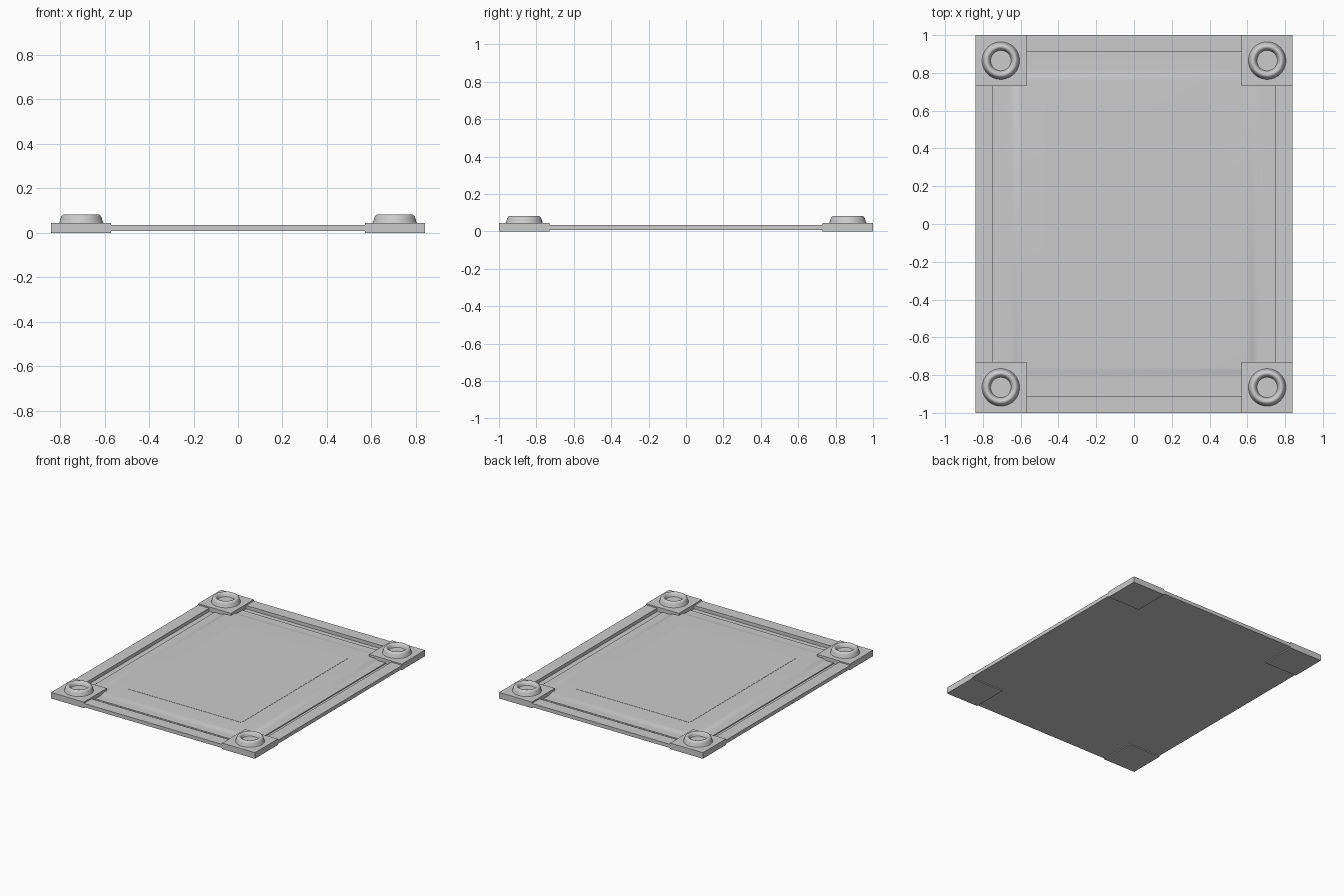
import bpy, bmesh, math
from math import radians, cos, pi

if "Cube" in bpy.data.objects:
    bpy.data.objects.remove(bpy.data.objects["Cube"], do_unlink=True)

HALF_X, HALF_Y = 0.84, 1.0
BLOCK = 0.27

grey = bpy.data.materials.new("plain grey")
grey.use_nodes = True
grey.diffuse_color = (0.6, 0.6, 0.6, 1)
grey.node_tree.nodes["Principled BSDF"].inputs["Base Color"].default_value = (0.6, 0.6, 0.6, 1)


def finish(name, bm, smooth=False):
    bmesh.ops.recalc_face_normals(bm, faces=bm.faces)
    mesh = bpy.data.meshes.new(name)
    bm.to_mesh(mesh)
    bm.free()
    mesh.materials.append(grey)
    obj = bpy.data.objects.new(name, mesh)
    bpy.context.collection.objects.link(obj)
    if smooth:
        bpy.ops.object.select_all(action='DESELECT')
        obj.select_set(True)
        bpy.context.view_layer.objects.active = obj
        bpy.ops.object.shade_smooth_by_angle(angle=radians(35))
    return obj


def skin(bm, rings):
    for a, b in zip(rings, rings[1:]):
        n = len(a)
        for i in range(n):
            j = (i + 1) % n
            bm.faces.new((a[i], a[j], b[j], b[i]))
    bm.faces.new(rings[0])
    bm.faces.new(rings[-1])


def rect_loft(name, profile, smooth=False):
    """Capped stack of rectangles, each given as inset from the outline and height."""
    bm = bmesh.new()
    rings = []
    for inset, z in profile:
        x, y = HALF_X - inset, HALF_Y - inset
        rings.append([bm.verts.new(p) for p in
                      ((-x, -y, z), (x, -y, z), (x, y, z), (-x, y, z))])
    skin(bm, rings)
    return finish(name, bm, smooth)


def lathe(name, profile, cx, cy, sides=40):
    """Capped round part from radius and height pairs."""
    bm = bmesh.new()
    rings = [[bm.verts.new((cx + r * cos(2 * pi * i / sides),
                            cy + r * math.sin(2 * pi * i / sides), z))
              for i in range(sides)] for r, z in profile]
    skin(bm, rings)
    return finish(name, bm, True)


# Outer rails with the sunken groove inside them
rect_loft("frame_rails", [(0, 0.008), (0, 0.035), (0.09, 0.035), (0.09, 0.010)])

# Raised panel with a soft shoulder
steps = 8
shoulder = [(0.185 + 0.055 * t / steps, 0.023 - 0.0055 * cos(pi * t / steps))
            for t in range(steps + 1)]
rect_loft("panel", [(0.135, 0.009), (0.135, 0.0175)] + shoulder, True)

# Thin centre sheet
rect_loft("centre_sheet", [(0.37, 0.028), (0.37, 0.030)])

# Corner blocks, each with a round hollow boss
boss_profile = [(0.100, 0.044), (0.097, 0.050), (0.094, 0.060), (0.091, 0.070),
                (0.087, 0.077), (0.081, 0.082), (0.074, 0.083), (0.068, 0.081),
                (0.063, 0.076), (0.059, 0.069), (0.056, 0.060), (0.054, 0.056)]
for side, sx in (("left", 1), ("right", -1)):
    for end, sy in (("front", -1), ("back", 1)):
        cx, cy = sx * (HALF_X - BLOCK / 2), sy * (HALF_Y - BLOCK / 2)
        bm = bmesh.new()
        bmesh.ops.create_cube(bm, size=1)
        bmesh.ops.scale(bm, vec=(BLOCK, BLOCK, 0.045), verts=bm.verts)
        bmesh.ops.translate(bm, vec=(cx, cy, 0.0225), verts=bm.verts)
        finish(f"corner_block_{end}_{side}", bm)
        lathe(f"corner_boss_{end}_{side}", boss_profile, cx, cy)
